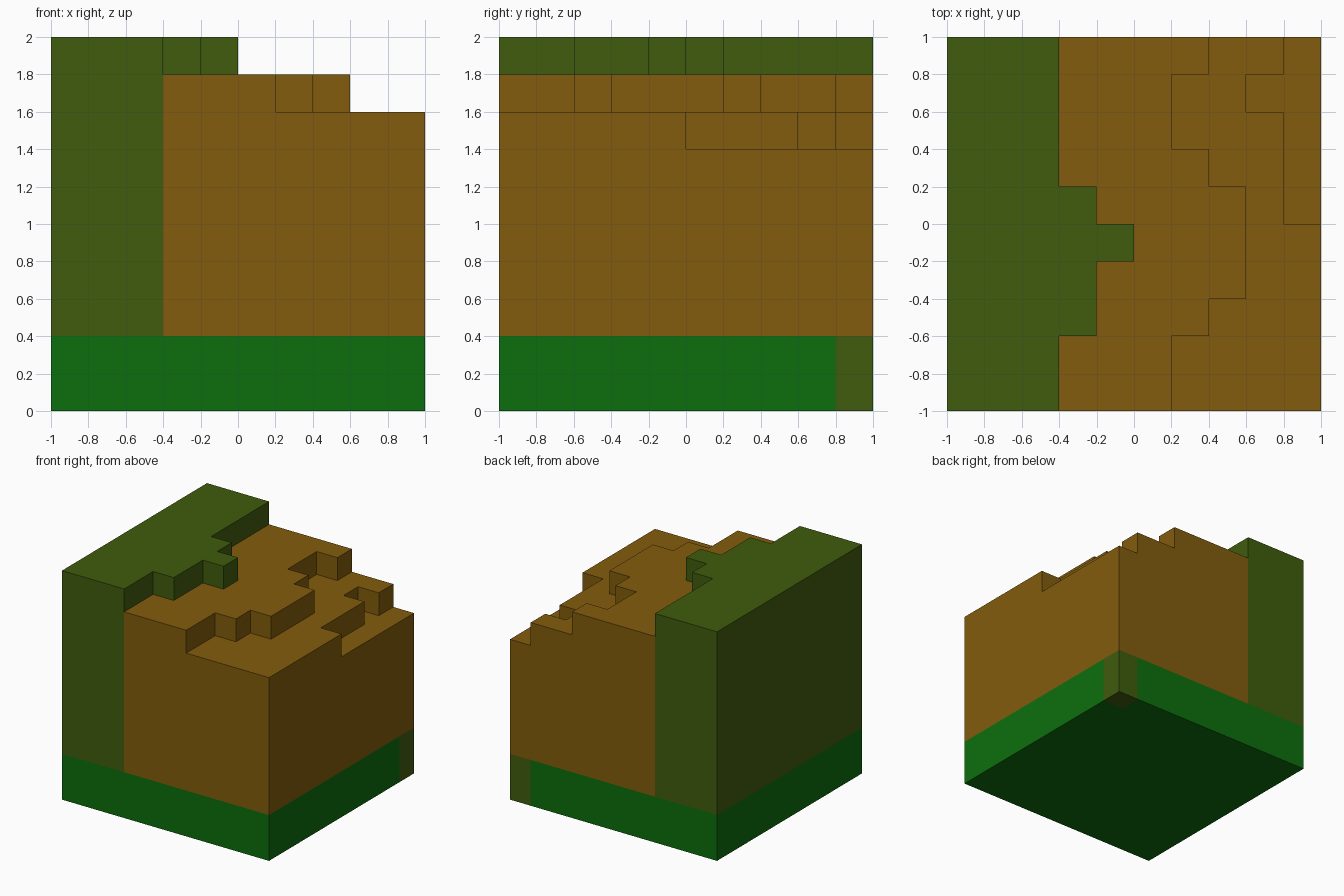
import bpy
import bmesh
from mathutils import Vector

cube = bpy.data.objects.get("Cube")
if cube:
    bpy.data.objects.remove(cube, do_unlink=True)

N = 10          # blocks along each side
S = 0.2         # block size

# Terrace edges: number of blocks along x, one entry per row from front to back
RIDGE = [3, 3, 4, 4, 5, 4, 3, 3, 3, 3]           # full height
UPPER = [6, 6, 7, 8, 8, 8, 7, 6, 6, 7]           # one block lower
LOWER = [10, 10, 10, 10, 10, 9, 9, 9, 8, 9]      # two blocks lower


def height(i, j):
    """Height of a column in blocks."""
    return N - sum(i >= row[j] for row in (RIDGE, UPPER, LOWER))


def solid(c):
    i, j, k = c
    return 0 <= i < N and 0 <= j < N and 0 <= k < height(i, j)


def part_of(c):
    """Which part of the terrain a block belongs to."""
    i, j, k = c
    if k < 2:
        return "corner_post" if i == N - 1 and j == N - 1 else "grass_base"
    return "olive_ridge" if i < 3 or k == N - 1 else "earth_terraces"


def make_material(name, rgb):
    mat = bpy.data.materials.new(name)
    mat.use_nodes = True
    color = (*rgb, 1.0)
    mat.diffuse_color = color
    mat.node_tree.nodes["Principled BSDF"].inputs["Base Color"].default_value = color
    return mat


def add_face(bm, cell, axis, sign):
    """Add one outward-facing square side of a block."""
    normal, u, v = Vector(), Vector(), Vector()
    normal[axis] = sign
    u[(axis + 1) % 3] = 1
    v[(axis + 2) % 3] = sign
    mid = Vector(cell) + Vector((0.5, 0.5, 0.5)) + normal / 2
    corners = [mid + (u * a + v * b) / 2
               for a, b in ((-1, -1), (1, -1), (1, 1), (-1, 1))]
    bm.faces.new([bm.verts.new((p - Vector((N / 2, N / 2, 0))) * S)
                  for p in corners])


def build_part(name, material):
    """Outer skin of all blocks of one part, merged into large flat faces."""
    bm = bmesh.new()
    cells = [(i, j, k) for i in range(N) for j in range(N)
             for k in range(height(i, j))]
    for cell in cells:
        if part_of(cell) != name:
            continue
        for axis in range(3):
            for sign in (-1, 1):
                neighbour = list(cell)
                neighbour[axis] += sign
                if not solid(neighbour):
                    add_face(bm, cell, axis, sign)
    bmesh.ops.remove_doubles(bm, verts=bm.verts[:], dist=0.001)
    bmesh.ops.dissolve_limit(bm, angle_limit=0.01,
                             verts=bm.verts[:], edges=bm.edges[:])
    mesh = bpy.data.meshes.new(name)
    bm.to_mesh(mesh)
    bm.free()
    mesh.materials.append(material)
    obj = bpy.data.objects.new(name, mesh)
    bpy.context.collection.objects.link(obj)
    return obj


olive = make_material("olive", (0.051, 0.107, 0.004))
brown = make_material("earth_brown", (0.227, 0.107, 0.004))
green = make_material("grass_green", (0.004, 0.156, 0.004))

# Base layer, its odd corner, the stepped slope and the high ridge
build_part("grass_base", green)
build_part("corner_post", olive)
build_part("earth_terraces", brown)
build_part("olive_ridge", olive)
